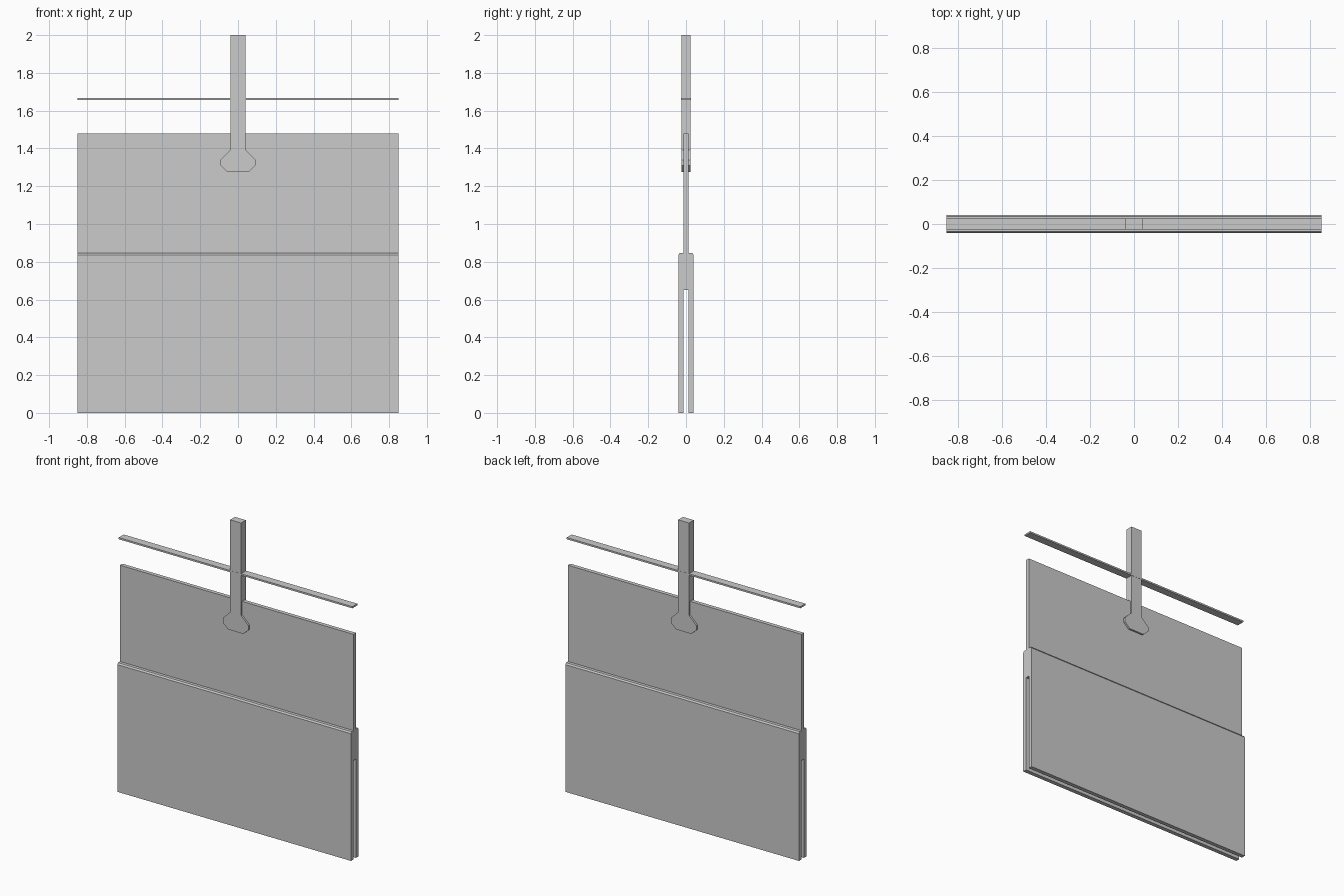
import bpy
import bmesh
from mathutils import Vector

if "Cube" in bpy.data.objects:
    bpy.data.objects.remove(bpy.data.objects["Cube"])


def extrude_profile(name, points, axis, half):
    """Extrude a closed 2D profile symmetrically along x or y."""
    bm = bmesh.new()
    if axis == 'x':
        verts = [bm.verts.new((-half, a, b)) for a, b in points]
        shift = Vector((2 * half, 0, 0))
    else:
        verts = [bm.verts.new((a, -half, b)) for a, b in points]
        shift = Vector((0, 2 * half, 0))
    face = bm.faces.new(verts)
    result = bmesh.ops.extrude_face_region(bm, geom=[face])
    moved = [g for g in result['geom'] if isinstance(g, bmesh.types.BMVert)]
    bmesh.ops.translate(bm, verts=moved, vec=shift)
    bmesh.ops.recalc_face_normals(bm, faces=bm.faces)
    mesh = bpy.data.meshes.new(name)
    bm.to_mesh(mesh)
    bm.free()
    obj = bpy.data.objects.new(name, mesh)
    bpy.context.collection.objects.link(obj)
    return obj


def mirrored(half_points):
    """Complete a profile from its positive half."""
    return half_points + [(-a, b) for a, b in reversed(half_points)]


# Lower board with slotted underside, and the thin upper panel rising from it
extrude_profile("slotted_panel", mirrored([
    (0.013, 0.65), (0.013, 0.0), (0.04, 0.0), (0.04, 0.837),
    (0.033, 0.847), (0.013, 0.847), (0.013, 1.48)]), 'x', 0.85)

# Vertical post ending in a flared clamp
extrude_profile("hanger_post", mirrored([
    (0.055, 1.275), (0.093, 1.31), (0.093, 1.34),
    (0.04, 1.392), (0.04, 2.0)]), 'y', 0.025)

# Thin horizontal rail crossing the post
extrude_profile("cross_rail", mirrored([
    (0.026, 1.656), (0.026, 1.667)]), 'x', 0.85)
